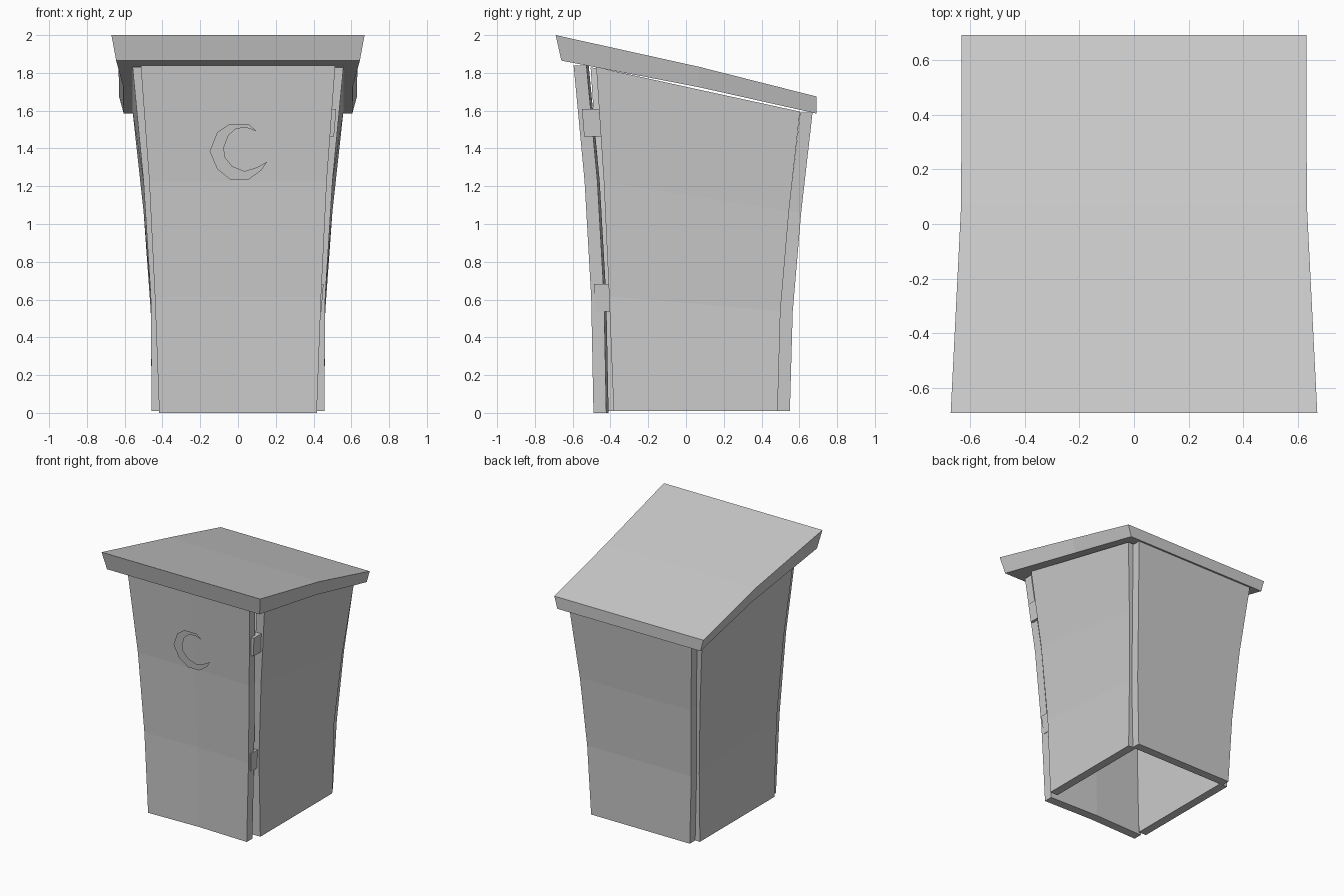
import bpy, bmesh

if "Cube" in bpy.data.objects:
    bpy.data.objects.remove(bpy.data.objects["Cube"])


def slab(name, rows, offset):
    """Solid panel from a grid of outer points, thickened along offset."""
    bm = bmesh.new()
    nr, nc = len(rows), len(rows[0])
    out = [[bm.verts.new(p) for p in r] for r in rows]
    inn = [[bm.verts.new([a + b for a, b in zip(p, offset)]) for p in r] for r in rows]
    for i in range(nr - 1):
        for j in range(nc - 1):
            for g in (out, inn):
                bm.faces.new((g[i][j], g[i][j + 1], g[i + 1][j + 1], g[i + 1][j]))
    rim = [(0, j) for j in range(nc)] + [(i, nc - 1) for i in range(1, nr)]
    rim += [(nr - 1, j) for j in range(nc - 2, -1, -1)] + [(i, 0) for i in range(nr - 2, 0, -1)]
    for (a, b), (c, d) in zip(rim, rim[1:] + rim[:1]):
        bm.faces.new((out[a][b], out[c][d], inn[c][d], inn[a][b]))
    return finish(name, bm)


def finish(name, bm):
    bmesh.ops.recalc_face_normals(bm, faces=bm.faces)
    me = bpy.data.meshes.new(name)
    bm.to_mesh(me)
    bm.free()
    ob = bpy.data.objects.new(name, me)
    bpy.context.collection.objects.link(ob)
    return ob


# Flaring profiles, four levels from the ground up
half_w = [0.417, 0.44, 0.47, 0.515]
side_x = [0.457, 0.462, 0.50, 0.558]
door_y = [-0.49, -0.502, -0.537, -0.595]
back_y = [0.55, 0.565, 0.61, 0.67]
wall_front = [-0.383, -0.407, -0.435, -0.475]
wall_back = [0.485, 0.50, 0.545, 0.603]
levels = [0, 1 / 3, 2 / 3, 1]

# Door, slightly dished along its middle
slab("door", [[(-w, y, 1.84 * t), (0, y + 0.012, 1.84 * t), (w, y, 1.84 * t)]
              for w, y, t in zip(half_w, door_y, levels)], (0, 0.068, 0))

# Back wall
slab("back_wall", [[(-w, y, 0.01 + 1.58 * t), (w, y, 0.01 + 1.58 * t)]
                   for w, y, t in zip(half_w, back_y, levels)], (0, -0.066, 0))

# Side walls, the right one leaving a gap for the hinges
for name, s, shift in (("right_wall", 1, 0), ("left_wall", -1, -0.03)):
    slab(name, [[(s * x, f + shift, 0.01 + 1.82 * t), (s * x, b, 0.01 + 1.585 * t)]
                for x, f, b, t in zip(side_x, wall_front, wall_back, levels)],
         (-s * 0.065, 0, 0))

# Hinges
for name, x, y, z in (("upper_hinge", 0.49, -0.50, 1.535), ("lower_hinge", 0.423, -0.437, 0.61)):
    lean = 0.006
    slab(name, [[(x + 0.024 + k * lean, y - 0.045 - k * lean, z + k * 0.073),
                 (x + 0.024 + k * lean, y + 0.045 - k * lean, z + k * 0.073)]
                for k in (-1, 1)], (-0.045, 0, 0))

# Roof: front, middle and back cross-sections (top half-width, y, z / bottom half-width, y, z)
sections = [((0.67, -0.69, 2.0), (0.645, -0.66, 1.865)),
            ((0.632, 0.07, 1.832), (0.607, 0.07, 1.724)),
            ((0.63, 0.69, 1.675), (0.605, 0.69, 1.585))]
bm = bmesh.new()
rings = []
for (tx, ty, tz), (bx, by, bz) in sections:
    rings.append([bm.verts.new(p) for p in
                  ((-tx, ty, tz), (tx, ty, tz), (bx, by, bz), (-bx, by, bz))])
for a, b in zip(rings, rings[1:]):
    for k in range(4):
        n = (k + 1) % 4
        bm.faces.new((a[k], a[n], b[n], b[k]))
bm.faces.new(rings[0])
bm.faces.new(rings[-1])
finish("roof", bm)

# Crescent moon on the door: outer arc then inner arc (x, z)
moon = [(0.10, 1.49), (0.055, 1.53), (-0.045, 1.53), (-0.11, 1.485), (-0.15, 1.385),
        (-0.11, 1.29), (-0.04, 1.235), (0.055, 1.235), (0.125, 1.285), (0.155, 1.33),
        (0.10, 1.30), (0.035, 1.28), (-0.03, 1.305), (-0.07, 1.355), (-0.075, 1.405),
        (-0.05, 1.47), (-0.01, 1.505), (0.045, 1.51)]
bm = bmesh.new()
face = bm.faces.new([bm.verts.new((x, -0.546 - (z - 1.235) * 0.122, z)) for x, z in moon])
face.normal_update()
if face.normal.y > 0:
    face.normal_flip()
me = bpy.data.meshes.new("crescent_moon")
bm.to_mesh(me)
bm.free()
bpy.context.collection.objects.link(bpy.data.objects.new("crescent_moon", me))
